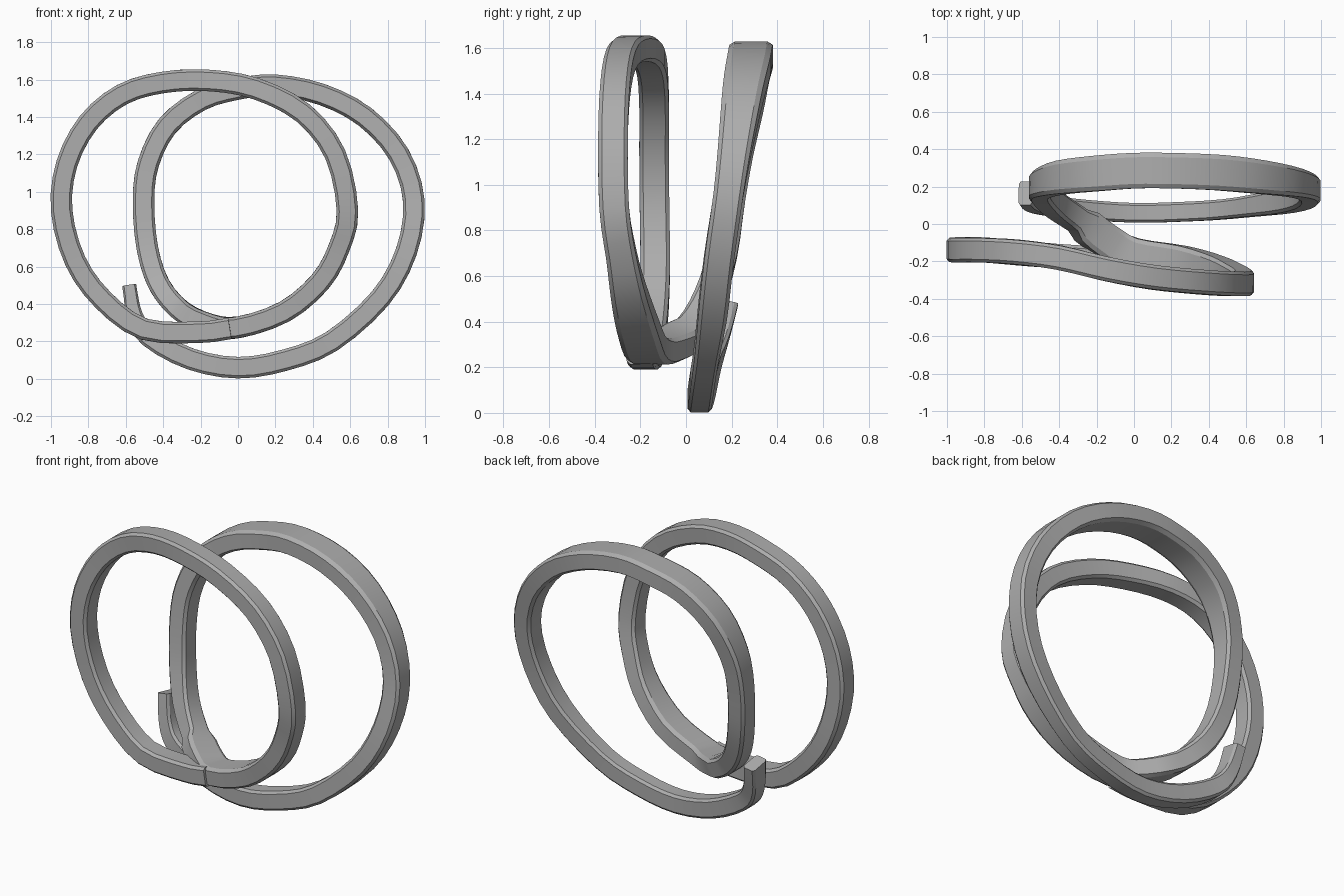
import bpy, bmesh, math
from mathutils import Vector

if "Cube" in bpy.data.objects:
    bpy.data.objects.remove(bpy.data.objects["Cube"])

# Centre line of the front turn (x, y, z)
front_turn = [
    (-.04, -.195, .27), (-.20, -.185, .25), (-.50, -.165, .265), (-.72, -.145, .42),
    (-.87, -.135, .63), (-.943, -.138, .90), (-.915, -.14, 1.15), (-.80, -.14, 1.37),
    (-.62, -.15, 1.52), (-.40, -.18, 1.585), (-.15, -.24, 1.595), (.10, -.285, 1.55),
    (.35, -.31, 1.42), (.52, -.32, 1.20), (.585, -.315, .90), (.54, -.285, .70),
    (.44, -.25, .52), (.25, -.205, .36), (.00, -.165, .275)]
# Crossing strand, back turn and loose end
back_turn = [
    (-.15, -.09, .29), (-.30, .02, .36), (-.42, .10, .50), (-.485, .16, .70),
    (-.505, .195, .95), (-.48, .22, 1.15), (-.38, .25, 1.35), (-.20, .27, 1.49),
    (.00, .285, 1.55), (.20, .285, 1.57), (.45, .275, 1.52), (.68, .25, 1.40),
    (.86, .22, 1.20), (.94, .185, .95), (.90, .145, .68), (.76, .115, .43),
    (.50, .08, .20), (.25, .065, .10), (.00, .06, .06), (-.25, .075, .105),
    (-.47, .10, .22), (-.55, .13, .33), (-.58, .165, .49)]


def smooth_path(pts, steps):
    """Catmull-Rom interpolation through the points."""
    p = [Vector(q) for q in pts]
    p = [2 * p[0] - p[1]] + p + [2 * p[-1] - p[-2]]
    out = []
    for a, b, c, d in zip(p, p[1:], p[2:], p[3:]):
        for k in range(steps):
            t = k / steps
            out.append(.5 * (2 * b + (c - a) * t + (2 * a - 5 * b + 4 * c - d) * t * t
                             + (3 * b - a - 3 * c + d) * t ** 3))
    return out + [p[-2]]


def ramp(v, lo, hi):
    t = min(1, max(0, (v - lo) / (hi - lo)))
    return t * t * (3 - 2 * t)


def band_size(p, start, end):
    """Width across the coil and radial thickness at a point."""
    width = .13 + .06 * ramp(p.y, .18, .28)
    if start > 20 and p.y < 0:                      # wide foot of the front turn
        width += .05 * ramp(-p.z, -.75, -.3)
    if end < 30:                                    # slim lower end
        width -= .025 * ramp(-p.z, -.5, -.2)
    return width, .115 - .04 * ramp(8 - end, 0, 8)


# Band cross-section: rectangle with chamfered corners
c = .25
section = [(1, -1 + c), (1, 1 - c), (1 - c, 1), (-1 + c, 1),
           (-1, 1 - c), (-1, -1 + c), (-1 + c, -1), (1 - c, -1)]


def sweep_band(name, path, mat):
    bm = bmesh.new()
    rings = []
    n = len(path)
    for i, p in enumerate(path):
        t = (path[min(i + 1, n - 1)] - path[max(i - 1, 0)]).normalized()
        across = Vector((0, 1, 0))
        across = (across - t * across.dot(t)).normalized()
        radial = t.cross(across)
        w, h = band_size(p, i, n - 1 - i)
        rings.append([bm.verts.new(p + radial * u * h / 2 + across * v * w / 2)
                      for u, v in section])
    for a, b in zip(rings, rings[1:]):
        for j in range(8):
            k = (j + 1) % 8
            bm.faces.new((a[j], a[k], b[k], b[j]))
    bm.faces.new(rings[0][::-1])
    bm.faces.new(rings[-1])
    bmesh.ops.recalc_face_normals(bm, faces=bm.faces)
    me = bpy.data.meshes.new(name)
    bm.to_mesh(me)
    bm.free()
    me.materials.append(mat)
    ob = bpy.data.objects.new(name, me)
    bpy.context.collection.objects.link(ob)
    bpy.context.view_layer.objects.active = ob
    ob.select_set(True)
    bpy.ops.object.shade_smooth_by_angle(angle=math.radians(30))


# Coiled band in a mid grey
grey = bpy.data.materials.new("mid_grey")
grey.diffuse_color = (.42, .42, .42, 1)
grey.use_nodes = True
grey.node_tree.nodes["Principled BSDF"].inputs["Base Color"].default_value = grey.diffuse_color
sweep_band("coiled_band", smooth_path(front_turn + back_turn, 3), grey)
